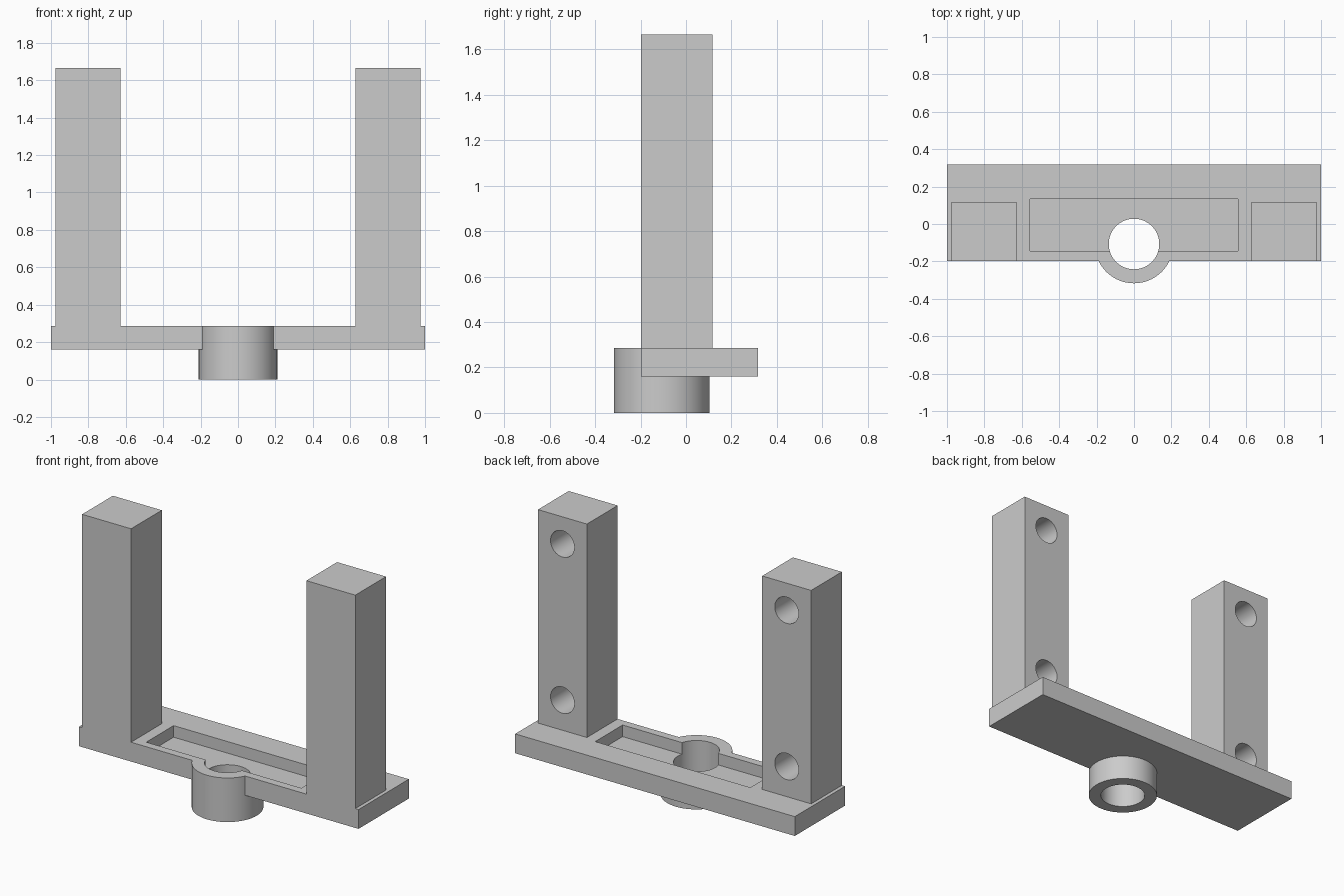
import bpy
import math

default = bpy.data.objects.get("Cube")
if default:
    bpy.data.objects.remove(default, do_unlink=True)

# Single grey material
GREY = (0.6, 0.6, 0.6, 1.0)
grey = bpy.data.materials.new("plain_grey")
grey.use_nodes = True
grey.diffuse_color = GREY
grey.node_tree.nodes["Principled BSDF"].inputs["Base Color"].default_value = GREY

PLATE_BOTTOM, PLATE_TOP = 0.16, 0.285
FRONT, BACK = -0.197, 0.317
POST_BACK, POST_TOP = 0.117, 1.665
HUB_Y = -0.107


def box(name, x, y, z):
    """Axis-aligned box from (min, max) pairs."""
    spans = (x, y, z)
    bpy.ops.mesh.primitive_cube_add(size=1, location=[sum(s) / 2 for s in spans])
    ob = bpy.context.object
    ob.name = name
    ob.scale = [s[1] - s[0] for s in spans]
    bpy.ops.object.transform_apply(location=True, rotation=True, scale=True)
    ob.data.materials.append(grey)
    return ob


def cylinder(name, radius, depth, location, tilt=0.0):
    bpy.ops.mesh.primitive_cylinder_add(vertices=64, radius=radius, depth=depth,
                                        location=location, rotation=(tilt, 0, 0))
    ob = bpy.context.object
    ob.name = name
    bpy.ops.object.transform_apply(location=True, rotation=True, scale=True)
    ob.data.materials.append(grey)
    return ob


def combine(target, tool, operation):
    """Apply an exact boolean and discard the tool."""
    tool.hide_render = True
    mod = target.modifiers.new(tool.name, "BOOLEAN")
    mod.operation, mod.solver, mod.object = operation, "EXACT", tool
    bpy.context.view_layer.objects.active = target
    bpy.ops.object.modifier_apply(modifier=mod.name)
    bpy.data.objects.remove(tool, do_unlink=True)


# Base plate with the round hub at its front edge
bracket = box("bracket", (-1, 1), (FRONT, BACK), (PLATE_BOTTOM, PLATE_TOP))
combine(bracket, cylinder("hub", 0.21, PLATE_TOP, (0, HUB_Y, PLATE_TOP / 2)), "UNION")

# Shallow recess and the bore through the hub
combine(bracket, box("recess", (-0.555, 0.555), (-0.145, 0.135),
                     (PLATE_TOP - 0.075, PLATE_TOP + 0.1)), "DIFFERENCE")
combine(bracket, cylinder("bore", 0.135, 1, (0, HUB_Y, 0.2)), "DIFFERENCE")

# Two upright posts, each with two blind holes in its back face
HOLE_DEPTH = 0.25
for side in (-1, 1):
    x = sorted((side * 0.627, side * 0.977))
    combine(bracket, box("post", x, (FRONT, POST_BACK), (0.22, POST_TOP)), "UNION")
    for z in (0.48, 1.49):
        hole = cylinder("screw_hole", 0.085, HOLE_DEPTH * 2,
                        (side * 0.802, POST_BACK, z), math.pi / 2)
        combine(bracket, hole, "DIFFERENCE")

# Smooth round walls, keep the edges crisp
bpy.ops.object.select_all(action="DESELECT")
bracket.select_set(True)
bpy.context.view_layer.objects.active = bracket
bpy.ops.object.shade_smooth_by_angle(angle=math.radians(30))
